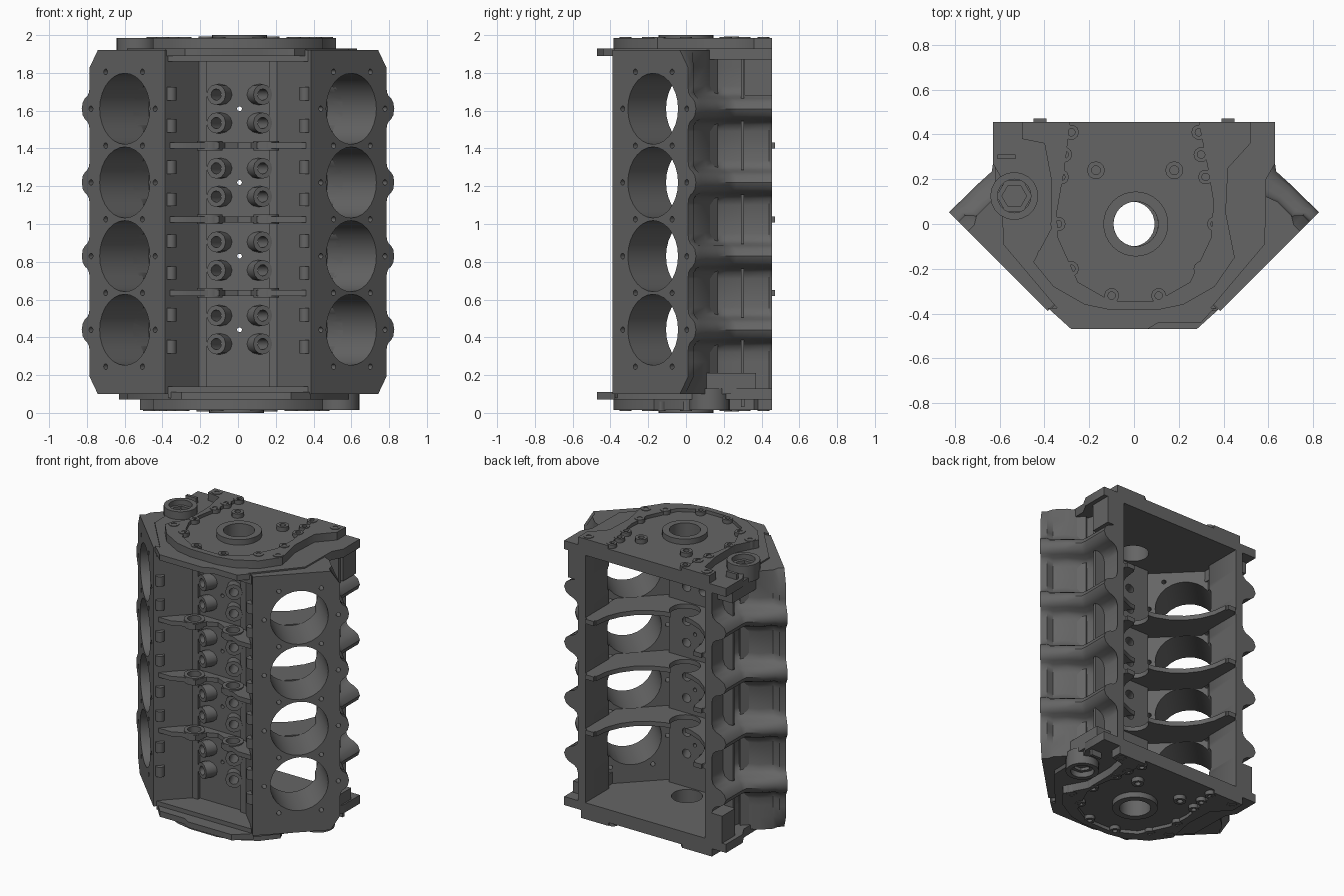
import bpy, bmesh, math
from mathutils import Vector, Matrix

if "Cube" in bpy.data.objects:
    bpy.data.objects.remove(bpy.data.objects["Cube"])

iron = bpy.data.materials.new("cast_iron_grey")
iron.diffuse_color = (0.13, 0.13, 0.13, 1)
iron.use_nodes = True
iron.node_tree.nodes["Principled BSDF"].inputs["Base Color"].default_value = iron.diffuse_color
BORES = [0.44, 0.83, 1.22, 1.61]
WEBS = [0.635, 1.025, 1.415]
R2 = math.sqrt(0.5)
DECK, UNDER = 0.866, 0.58      # distance of bank faces from the crank axis


def finish(name, bm):
    bmesh.ops.recalc_face_normals(bm, faces=bm.faces)
    me = bpy.data.meshes.new(name)
    bm.to_mesh(me)
    bm.free()
    me.materials.append(iron)
    ob = bpy.data.objects.new(name, me)
    bpy.context.collection.objects.link(ob)
    return ob


def loft(bm, sections):
    """Closed solid through equal-length point loops."""
    rows = [[bm.verts.new(p) for p in sec] for sec in sections]
    bm.faces.new(rows[0])
    bm.faces.new(rows[-1])
    for a, b in zip(rows, rows[1:]):
        for i in range(len(a)):
            j = (i + 1) % len(a)
            bm.faces.new((a[i], a[j], b[j], b[i]))


def prism(name, pts, vec):
    bm = bmesh.new()
    loft(bm, [pts, [Vector(p) + Vector(vec) for p in pts]])
    return finish(name, bm)


def slab_z(name, pts, z0, z1):
    return prism(name, [(x, y, z0) for x, y in pts], (0, 0, z1 - z0))


def box(name, x0, x1, y0, y1, z0, z1):
    return slab_z(name, [(x0, y0), (x1, y0), (x1, y1), (x0, y1)], z0, z1)


def circle(a, b, r, n):
    m = (Vector(b) - Vector(a)).to_track_quat('Z', 'Y').to_matrix()
    ang = [2 * math.pi * i / n for i in range(n)]
    return [Vector(a) + m @ Vector((r * math.cos(t), r * math.sin(t), 0)) for t in ang]


def rods(name, specs, n=16):
    """One mesh holding several separate solid cylinders (a, b, radius)."""
    bm = bmesh.new()
    for a, b, r in specs:
        ring = circle(a, b, r, n)
        loft(bm, [ring, [p + Vector(b) - Vector(a) for p in ring]])
    return finish(name, bm)


def tube(name, a, b, r, ri, n=16):
    bm = bmesh.new()
    a, b = Vector(a), Vector(b)
    rings = []
    for rad, off in ((ri, 0), (r, 0), (r, 1), (ri, 1)):
        rings.append([bm.verts.new(p + (b - a) * off) for p in circle(a, b, rad, n)])
    for k in range(4):
        p, q = rings[k], rings[(k + 1) % 4]
        for i in range(n):
            j = (i + 1) % n
            bm.faces.new((p[i], p[j], q[j], q[i]))
    return finish(name, bm)


def cut(ob, cutter, keep=False):
    mod = ob.modifiers.new("cut", 'BOOLEAN')
    mod.operation, mod.solver, mod.object = 'DIFFERENCE', 'EXACT', cutter
    dg = bpy.context.evaluated_depsgraph_get()
    me = bpy.data.meshes.new_from_object(ob.evaluated_get(dg))
    ob.modifiers.clear()
    ob.data = me
    if not keep:
        bpy.data.objects.remove(cutter)


def bank(s, t, z, d):
    """Point in a cylinder bank: t along the deck, d out from the crank axis."""
    return Vector((s * (t + d) * R2, 0.45 + (t - d) * R2, z))


def both(half):
    return half + [(-x, y) for x, y in reversed(half) if abs(x) > 1e-6]


# Bulge of the outer wall along z: 1 on a rib, 0 between, -1 at the chamfered deck corners
wave = [(0.1, -1), (0.19, 0), (0.27, 0)]
for z in BORES:
    for dz, w in ((0.12, 0), (0.085, 0.1), (0.067, 0.3), (0.055, 0.6), (0.035, 0.87)):
        wave.append((z - dz, w))
        wave.append((z + dz, w))
    wave.append((z, 1))
wave = sorted(wave + [(1.83, 0), (1.92, -1)])


def wall_section(s, z, w):
    p = max(w, 0)
    outer = [bank(s, 0.244 + 0.06 * w, z, d) for d in (DECK, 0.825)]
    outer += [bank(s, 0.205 + 0.097 * p, z, d) for d in (0.79, 0.7)]
    for (x, y), (rx, ry) in (((0.52, 0.155), (0.635, 0.235)), ((0.505, 0.2), (0.63, 0.27)),
                             ((0.505, 0.33), (0.63, 0.34)), ((0.505, 0.44), (0.63, 0.44)),
                             ((0.52, 0.455), (0.63, 0.455))):
        outer.append(Vector((s * (x + (rx - x) * p), y + (ry - y) * p, z)))
    inner = [Vector((s * 0.465, y, z)) for y in (0.455, 0.19)]
    return outer + inner + [bank(s, 0.13, z, 0.6), bank(s, 0.178, z, 0.62), bank(s, 0.178, z, DECK)]


for s in (-1, 1):
    side = "left" if s < 0 else "right"
    # Cylinder bank, ribbed water jacket wall and skirt
    prof = [(-0.32, 0.1), (0.182, 0.1), (0.182, 1.92), (-0.32, 1.92)]
    block = prism(side + "_cylinder_bank", [bank(s, t, z, UNDER) for t, z in prof],
                  bank(s, 0, 0, DECK) - bank(s, 0, 0, UNDER))
    bm = bmesh.new()
    loft(bm, [wall_section(s, z, w) for z, w in wave])
    wall = finish(side + "_ribbed_wall", bm)
    # Bores and head bolt holes
    bores = rods("bore_cutter", [(bank(s, -0.018, z, 0.5), bank(s, -0.018, z, 1), 0.188)
                                 for z in BORES], 28)
    holes = [(t, z) for z in BORES for t in (-0.245, 0.235)]
    holes += [(t, z) for z in [0.245] + WEBS + [1.805] for t in (-0.15, 0.125)]
    bolts = rods("bolt_cutter", [(bank(s, t, z, 0.79 if t > 0.2 else 0.5), bank(s, t, z, 1), 0.015)
                                 for t, z in holes], 10)
    for ob in (block, wall):
        cut(ob, bores, True)
        cut(ob, bolts, True)
    for ob in (bores, bolts):
        bpy.data.objects.remove(ob)
    # Thin upright stiffeners between the ribs
    for z in [0.29] + WEBS + [1.76]:
        box(side + "_skirt_stiffener", s * 0.49, s * 0.58, 0.29, 0.308, z - 0.13, z + 0.13)
    # Valley edge nubs
    for z in BORES:
        for dz in (-0.09, 0.08):
            rods(side + "_valley_nub", [((s * 0.355, -0.36, z + dz - 0.035),
                                         (s * 0.355, -0.36, z + dz + 0.035), 0.03)], 10)

# Valley floor with slanted tappet bores, bosses and drain holes
floor = box("valley_floor", -0.21, 0.21, -0.185, -0.11, 0.1, 1.92)
tappets = [(s, z + dz) for s in (-1, 1) for z in BORES for dz in (-0.075, 0.075)]


def tappet_at(s, y, z):
    return (0.008 + s * (0.06 + 0.47 * (-0.1 - y)), y, z)


cut(floor, rods("tappet_cutter", [(tappet_at(s, -0.05, z), tappet_at(s, -0.3, z), 0.03)
                                  for s, z in tappets], 12))
cut(floor, rods("drain_cutter", [((0.008, 0, z), (0.008, -0.3, z), 0.013) for z in BORES], 10))
for s, z in tappets:
    tube("tappet_boss", tappet_at(s, -0.16, z), tappet_at(s, -0.235, z), 0.055, 0.03, 12)
for s in (-1, 1):
    box("valley_ridge", s * 0.165, s * 0.215, -0.21, -0.18, 0.1, 1.92)

# Bulkheads: valley tray, cam bore and main bearing arch in one plate
half = [(0, -0.22), (0.07, -0.25), (0.1, -0.33), (0.2, -0.34), (0.26, -0.37), (0.36, -0.37),
        (0.19, -0.18), (0.475, 0.105), (0.475, 0.455), (0.45, 0.455), (0.45, 0.472), (0.39, 0.472), (0.39, 0.455)]
half += [(0.38 * math.cos(a), 0.455 - 0.38 * math.sin(a))
         for a in [math.radians(15 * i) for i in range(7)]]
for z in WEBS:
    web = slab_z("bulkhead", both(half), z - 0.016, z + 0.016)
    cut(web, rods("web_cutter", [((0.008, 0, z - 0.1), (0.008, 0, z + 0.1), 0.1)]
                  + [((x, -0.27, z - 0.1), (x, -0.27, z + 0.1), 0.045) for x in (-0.15, 0.15)], 24))
    for x in (-0.15, 0.15):
        tube("tray_ring", (x, -0.27, z - 0.025), (x, -0.27, z + 0.025), 0.068, 0.044)

# End face parts, modelled at the top
plate = slab_z("end_plate", both([(0.63, 0.455), (0.63, 0.27), (0.59, 0.2), (0.585, -0.09), (0.34, -0.38)]), 1.87, 1.93)
flange = slab_z("end_flange", [(-0.5, 0.455), (0.52, 0.455), (0.52, 0.36), (0.42, 0.25), (0.41, 0.05),
                               (0.45, -0.15), (0.36, -0.28), (0.22, -0.36), (0.1, -0.385), (-0.1, -0.385),
                               (-0.22, -0.36), (-0.36, -0.28), (-0.45, -0.17), (-0.37, -0.02),
                               (-0.37, 0.2), (-0.4, 0.36), (-0.5, 0.38)], 1.92, 1.985)
cut(flange, slab_z("cover_cutter", [(-0.28, 0.5), (-0.31, 0.25), (-0.345, 0.05), (-0.34, -0.06), (-0.25, -0.26),
                                    (-0.1, -0.345), (0.1, -0.345), (0.25, -0.26), (0.345, -0.06),
                                    (0.355, 0.1), (0.33, 0.25), (0.28, 0.5)], 1.962, 2.1))
for ob in (plate, flange):
    cut(ob, rods("cam_cutter", [((0.008, 0, 1.8), (0.008, 0, 2.1), 0.1)], 32))
ends = [plate, flange, tube("cam_hub", (0.008, 0, 1.9), (0.008, 0, 2.0), 0.145, 0.1, 32)]
spots = [(-0.45, 0.41), (-0.28, 0.41), (-0.31, 0.31), (-0.325, 0.21), (-0.34, 0), (-0.4, -0.14),
         (-0.28, -0.2), (-0.1, -0.32), (0.11, -0.32), (0.3, -0.2), (0.41, -0.14), (0.36, 0),
         (0.32, 0.21), (0.3, 0.31), (0.29, 0.41), (0.47, 0.41)]
for x, y in spots:
    ends.append(tube("cover_bolt_boss", (x, y, 1.94), (x, y, 1.989), 0.034, 0.017, 10))
for x in (-0.17, 0.18):
    ends.append(tube("face_boss", (x, 0.24, 1.94), (x, 0.24, 1.992), 0.04, 0.02, 12))
# Round socket with its support box
ends.append(tube("round_socket", (-0.535, 0.125, 1.87), (-0.535, 0.125, 1.985), 0.107, 0.075, 20))
ends.append(tube("socket_seat", (-0.535, 0.125, 1.9), (-0.535, 0.125, 1.95), 0.08, 0.055, 6))
ends.append(box("socket_support", -0.62, -0.49, 0.05, 0.37, 1.79, 1.9))
ends.append(box("socket_arm", -0.61, -0.53, 0.29, 0.31, 1.9, 1.97))
ends.append(box("corner_block", 0.49, 0.6, 0.31, 0.455, 1.68, 1.9))
# Stepped rail closing the valley end
ends.append(slab_z("valley_end_rail", [(-0.385, -0.375), (-0.28, -0.47), (0.06, -0.47), (0.11, -0.44),
                                       (0.30, -0.44), (0.36, -0.375)], 1.89, 1.93))
ends.append(slab_z("valley_end_wall", [(-0.37, -0.38), (0.37, -0.38), (0.19, -0.17), (-0.19, -0.17)], 1.86, 1.92))

# The other end is the same set turned half round
turn = Matrix.Translation((0, 0, 1)) @ Matrix.Rotation(math.pi, 4, 'Y') @ Matrix.Translation((0, 0, -1))
for ob in ends:
    dup = ob.copy()
    dup.data = ob.data.copy()
    dup.data.transform(turn)
    dup.name = "lower_" + ob.name.split(".")[0]
    bpy.context.collection.objects.link(dup)

bpy.ops.object.select_all(action='SELECT')
bpy.context.view_layer.objects.active = plate
bpy.ops.object.shade_smooth_by_angle(angle=math.radians(40))
